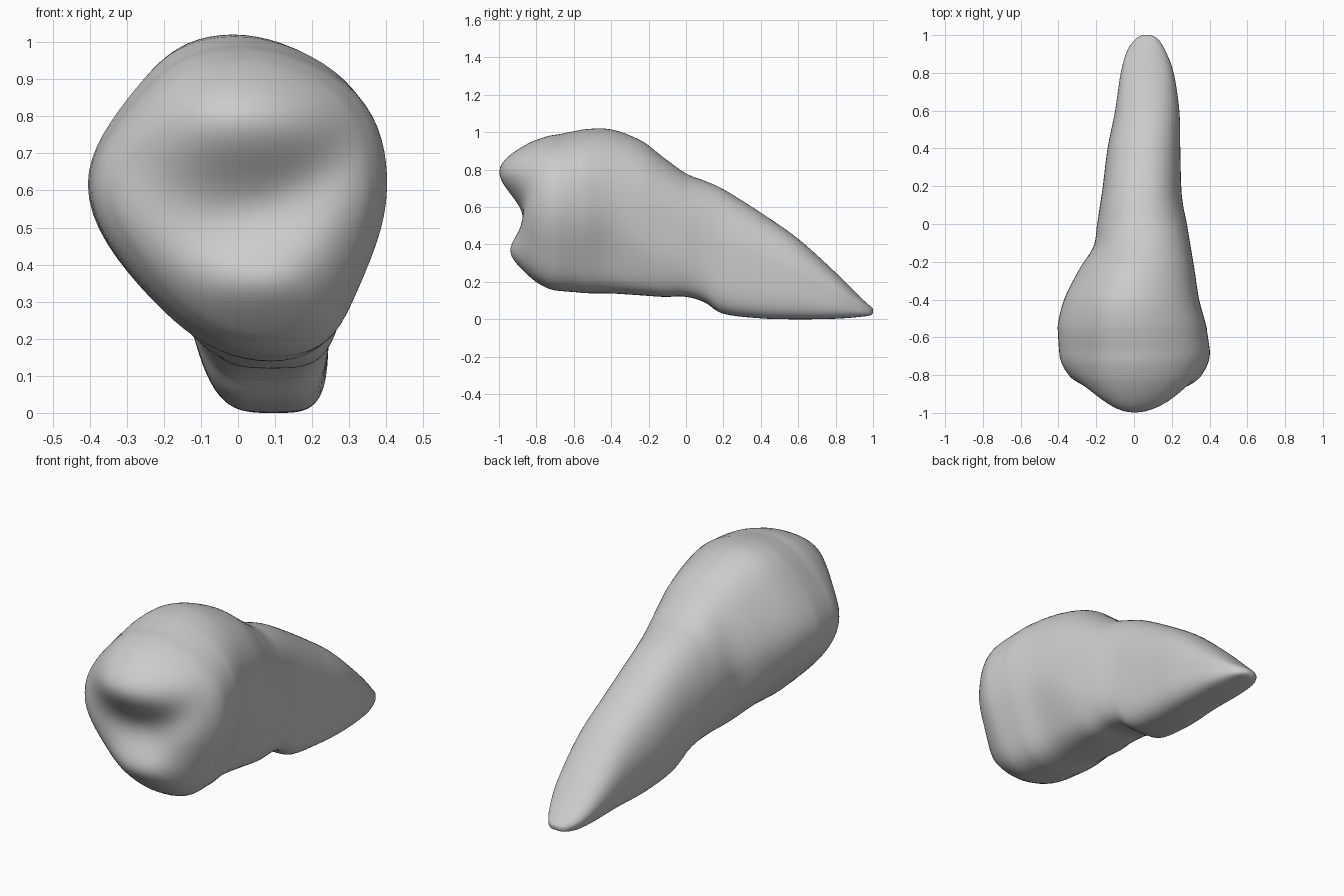
import bpy
import bmesh
from math import cos, sin, pi, exp, copysign
from mathutils import Vector

SEGMENTS = 72
STEPS_PER_SPAN = 7
CAP_RINGS = 26
CAP_START = -0.68

# Sections along the tooth: y, right edge, left edge, underside, top
SECTIONS = [
    (CAP_START, -.4, .405, .15, .99),
    (-.55, -.405, .385, .14, 1.015),
    (-.4, -.37, .345, .138, 1.015),
    (-.24, -.29, .32, .128, .955),
    (-.12, -.215, .3, .12, .865),
    (0, -.195, .28, .12, .78),
    (.1, -.18, .26, .09, .74),
    (.2, -.165, .25, .03, .695),
    (.4, -.14, .245, .005, .57),
    (.6, -.1, .24, 0, .43),
    (.8, -.07, .21, .003, .25),
    (.92, -.035, .165, .012, .13),
    (.98, .01, .125, .02, .075),
    (1, .045, .09, .032, .055),
]

old_cube = bpy.data.objects.get("Cube")
if old_cube:
    bpy.data.objects.remove(old_cube, do_unlink=True)


def smooth_between(sections, index, t):
    """Blend two neighbouring sections with a smooth curve."""
    p1, p2 = sections[index], sections[index + 1]
    p0 = sections[max(index - 1, 0)]
    p3 = sections[min(index + 2, len(sections) - 1)]
    result = []
    for a, b, c, d in zip(p0, p1, p2, p3):
        curve = 2 * b + (c - a) * t + (2 * a - 5 * b + 4 * c - d) * t ** 2
        curve += (3 * b - a - 3 * c + d) * t ** 3
        result.append(curve / 2)
    return result


def outline(section):
    """Tapered crown section that blends into a boxier root section."""
    y, right, left, bottom, top = section
    blend = min(max((y + .45) / .65, 0), 1)
    rootness = blend * blend * (3 - 2 * blend)
    middle_x = (right + left) / 2
    half_width = (left - right) / 2
    middle_z = bottom + (top - bottom) * (.545 - .04 * rootness)
    points = []
    for i in range(SEGMENTS):
        angle = 2 * pi * i / SEGMENTS
        upper = sin(angle) > 0
        power = 2 / (2 + (.3 if upper else 1.8) * rootness)
        across = copysign(abs(cos(angle)) ** power, cos(angle))
        up = copysign(abs(sin(angle)) ** power, sin(angle))
        # The crown narrows diagonally, least at its upper left shoulder
        taper = -.06 if upper and across > 0 else .12
        width = half_width * (1 - taper * (1 - rootness) * sin(2 * angle) ** 2)
        x = middle_x + across * width
        if not upper:
            # The underside leans left, and the root is pulled in on its right
            x += .1 * (1 - rootness) ** 1.5 * up * up
            pull = .9 * (rootness * half_width) ** 2
            x += pull * abs(up) ** .8 * (1 - across)
        height = top - middle_z if upper else middle_z - bottom
        points.append(Vector((x, y, middle_z + up * height)))
    return points


def bump(distance, spread):
    return exp(-(distance / spread) ** 2)


def biting_face(x, z, s):
    """Depth of the chewing surface: a dome with two ridges and a groove."""
    inside = max(1 - s ** 2.5, 0)
    fade = inside ** .55
    y = CAP_START - .25 * fade
    y -= .12 * fade * bump(z - .84, .16) * bump(x, .34)
    y -= .05 * fade * bump(z - .35, .1) * bump(x - .06, .2)
    groove_height = .54 + .1 * x + 1.5 * x * x
    y += .065 * fade * bump(z - groove_height, .14) * bump(x - .04, .36)
    return y


# Rings from the centre of the chewing surface to the root tip
rim = outline(SECTIONS[0])
centre = Vector((.02, 0, .58))
rings = []
for step in range(1, CAP_RINGS):
    s = sin(pi / 2 * step / CAP_RINGS)
    ring = []
    for point in rim:
        x = centre.x + s * (point.x - centre.x)
        z = centre.z + s * (point.z - centre.z)
        ring.append(Vector((x, biting_face(x, z, s), z)))
    rings.append(ring)

for index in range(len(SECTIONS) - 1):
    for step in range(STEPS_PER_SPAN):
        section = smooth_between(SECTIONS, index, step / STEPS_PER_SPAN)
        rings.append(outline(section))
rings.append(outline(SECTIONS[-1]))

# Skin the rings and close both ends
bm = bmesh.new()
loops = [[bm.verts.new(point) for point in ring] for ring in rings]
for first, second in zip(loops, loops[1:]):
    for i in range(SEGMENTS):
        j = (i + 1) % SEGMENTS
        bm.faces.new((first[i], first[j], second[j], second[i]))
pole = bm.verts.new((centre.x, biting_face(centre.x, centre.z, 0), centre.z))
for i in range(SEGMENTS):
    bm.faces.new((pole, loops[0][(i + 1) % SEGMENTS], loops[0][i]))
bm.faces.new(loops[-1])
bmesh.ops.recalc_face_normals(bm, faces=bm.faces)

# Soften the seam between the crown sides and the chewing surface
seam = [v for v in bm.verts if abs(v.co.y - CAP_START) < .12]
for _ in range(5):
    bmesh.ops.smooth_vert(bm, verts=seam, factor=.5,
                          use_axis_x=True, use_axis_y=True, use_axis_z=True)

mesh = bpy.data.meshes.new("tooth")
bm.to_mesh(mesh)
bm.free()
tooth = bpy.data.objects.new("tooth", mesh)
bpy.context.collection.objects.link(tooth)

# Plain grey enamel
grey = bpy.data.materials.new("light grey")
grey.use_nodes = True
colour = (.6, .6, .6, 1)
grey.diffuse_color = colour
grey.node_tree.nodes["Principled BSDF"].inputs["Base Color"].default_value = colour
mesh.materials.append(grey)

bpy.ops.object.select_all(action="DESELECT")
tooth.select_set(True)
bpy.context.view_layer.objects.active = tooth
bpy.ops.object.shade_smooth_by_angle(angle=pi / 3)
